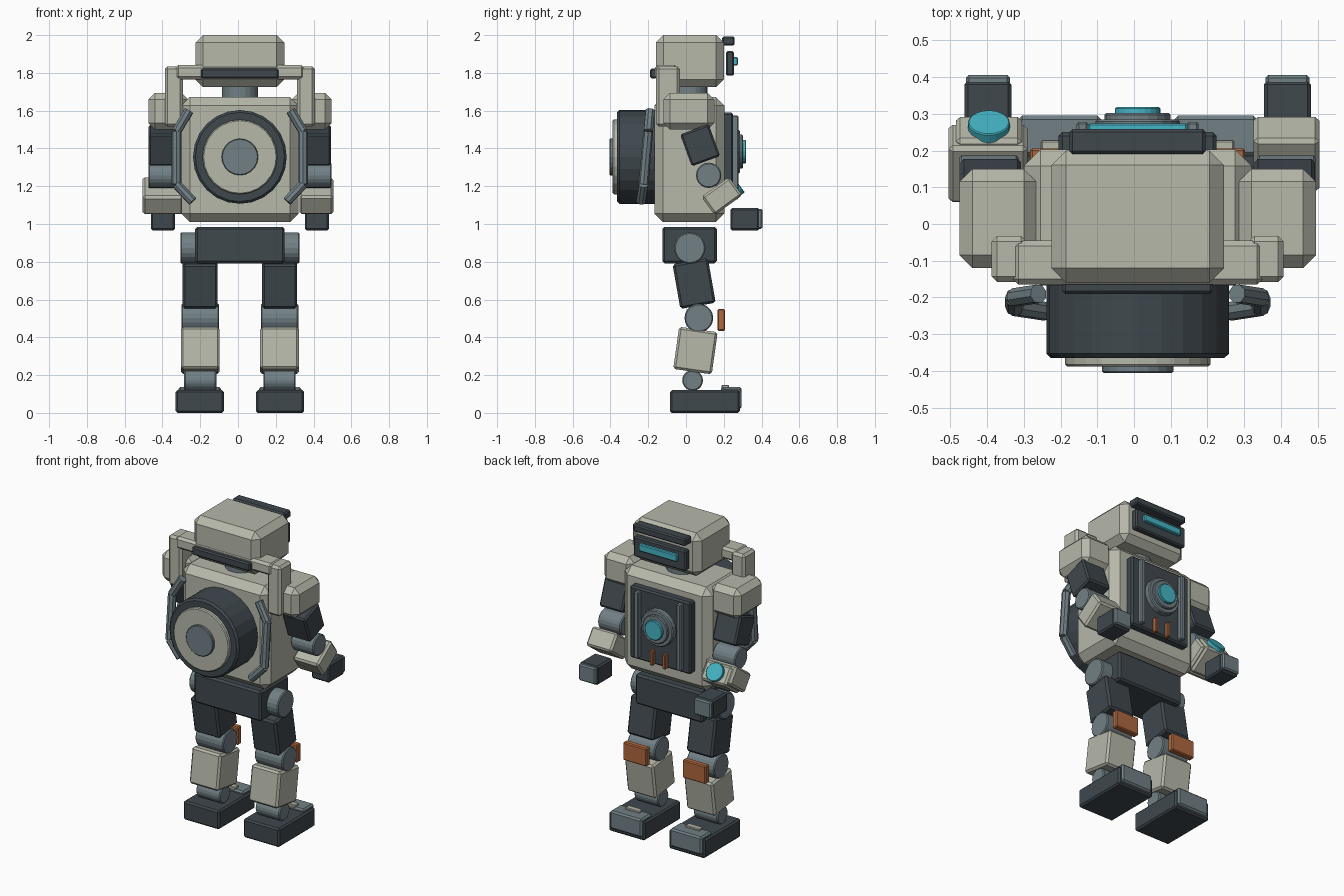
import bpy, bmesh, math
from mathutils import Vector, Matrix

if "Cube" in bpy.data.objects:
    bpy.data.objects.remove(bpy.data.objects["Cube"])

CX = 0.01  # symmetry axis


def material(name, rgb):
    m = bpy.data.materials.new(name)
    m.diffuse_color = (*rgb, 1)
    m.use_nodes = True
    m.node_tree.nodes["Principled BSDF"].inputs["Base Color"].default_value = m.diffuse_color
    return m


CREAM = material("warm_grey_armor", (0.47, 0.48, 0.40))
DARK = material("dark_slate", (0.050, 0.065, 0.076))
STEEL = material("blue_grey_metal", (0.165, 0.215, 0.235))
CYAN = material("cyan_glow", (0.06, 0.46, 0.56))
RUST = material("orange_accent", (0.43, 0.14, 0.05))


def finish(name, bm, mat, loc, rot, bevel):
    me = bpy.data.meshes.new(name)
    bm.to_mesh(me)
    bm.free()
    me.materials.append(mat)
    ob = bpy.data.objects.new(name, me)
    ob.location = (loc[0] + CX, loc[1], loc[2])
    ob.rotation_euler = rot
    bpy.context.scene.collection.objects.link(ob)
    if bevel:
        b = ob.modifiers.new("chamfer", 'BEVEL')
        b.width, b.segments, b.limit_method = bevel, 1, 'ANGLE'
        b.angle_limit = math.radians(40)
    return ob


def box(name, mat, center, size, bevel=0.01, tilt=0):
    """Chamfered box; positive tilt swings its lower end forward (+y)."""
    bm = bmesh.new()
    bmesh.ops.create_cube(bm, size=1)
    bmesh.ops.scale(bm, vec=size, verts=bm.verts)
    return finish(name, bm, mat, center, (math.radians(tilt), 0, 0), bevel)


def span(name, mat, x, y, z, bevel=0.01):
    """Chamfered box from its x, y and z ranges."""
    return box(name, mat, [(a + b) / 2 for a, b in (x, y, z)],
               [b - a for a, b in (x, y, z)], bevel)


def rod(name, mat, a, b, r, sides=20, bevel=0.0):
    """Cylinder between two points."""
    a, b = Vector(a), Vector(b)
    bm = bmesh.new()
    bmesh.ops.create_cone(bm, cap_ends=True, segments=sides, radius1=r,
                          radius2=r, depth=(b - a).length)
    q = Vector((0, 0, 1)).rotation_difference(b - a)
    bmesh.ops.rotate(bm, matrix=q.to_matrix(), verts=bm.verts)
    return finish(name, bm, mat, (a + b) / 2, (0, 0, 0), bevel)


def joint(name, x, y, z, r, width):
    """Hinge cylinder lying along x."""
    return rod(name, STEEL, (x - width / 2, y, z), (x + width / 2, y, z), r, 20, 0.006)


# Head and visor
span("head", CREAM, (-.235, .235), (-.16, .20), (1.725, 2.0), .04)
span("visor", DARK, (-.185, .185), (.212, .255), (1.785, 1.915), .008)
span("visor_slit", CYAN, (-.135, .135), (.25, .274), (1.84, 1.885), .005)
span("brow", DARK, (-.185, .185), (.19, .258), (1.945, 1.992), .008)
rod("neck", STEEL, (0, .02, 1.64), (0, .02, 1.74), .095)

# Torso and chest panel
span("torso", CREAM, (-.31, .31), (-.168, .203), (1.01, 1.672), .045)
span("chest_panel", DARK, (-.215, .215), (.19, .25), (1.13, 1.59))
for s in (-1, 1):
    span("chest_rail", STEEL, (s * .15 - .016, s * .15 + .016), (.24, .278), (1.15, 1.575), .006)
    span("chest_light_bar", RUST, (s * .045 - .011, s * .045 + .011), (.24, .275), (1.13, 1.225), .004)
rod("core_ring", STEEL, (0, .24, 1.383), (0, .285, 1.383), .115, 20, .006)
rod("core_collar", STEEL, (0, .28, 1.383), (0, .302, 1.383), .09, 20, .005)
rod("core_lens", CYAN, (0, .29, 1.383), (0, .318, 1.383), .062, 20, .004)

# Drum backpack
rod("pack_drum", DARK, (0, -.15, 1.355), (0, -.365, 1.355), .248, 24, .012)
rod("pack_plate", CREAM, (0, -.35, 1.355), (0, -.388, 1.355), .198, 24, .006)
rod("pack_hub", STEEL, (0, -.38, 1.355), (0, -.405, 1.355), .097, 20, .004)

# Collar yoke behind the head
span("yoke_bar", CREAM, (-.34, .34), (-.165, -.045), (1.765, 1.842), .015)
span("yoke_grip", DARK, (-.205, .205), (-.19, -.155), (1.77, 1.822), .008)

for s in (-1, 1):
    side = "left" if s < 0 else "right"

    def n(part):
        return side + "_" + part

    # Yoke post and drum guard rail
    box(n("yoke_post"), CREAM, (s * .35, -.095, 1.675), (.095, .125, .32), .015)
    path = [(.27, -.19, 1.60), (.335, -.2, 1.49), (.335, -.225, 1.21), (.25, -.238, 1.12)]
    pts = [(s * x, y, z) for x, y, z in path]
    for a, b in zip(pts, pts[1:]):
        rod(n("guard_rail"), STEEL, a, b, .026, 8)

    # Arm
    box(n("shoulder"), CREAM, (s * .38, .015, 1.597), (.21, .27, .195), .035)
    box(n("upper_arm"), DARK, (s * .4, .075, 1.417), (.165, .16, .18), .01, 20)
    joint(n("elbow"), s * .405, .12, 1.258, .067, .16)
    box(n("forearm"), CREAM, (s * .405, .19, 1.148), (.18, .18, .12), .012, 36)
    box(n("hand"), DARK, (s * .4075, .312, 1.025), (.128, .155, .12), .01)
    box(n("fingers"), STEEL, (s * .4075, .39, 1.027), (.12, .032, .105), .008)

    # Leg
    joint(n("hip"), s * .235, .02, .873, .083, .16)
    box(n("thigh"), DARK, (s * .21, .043, .685), (.185, .19, .24), .012, 10)
    joint(n("knee"), s * .21, .068, .502, .076, .198)
    box(n("knee_pad"), RUST, (s * .21, .186, .492), (.165, .04, .115), .006)
    box(n("shin"), CREAM, (s * .21, .05, .33), (.205, .206, .225), .012, -8)
    joint(n("ankle"), s * .21, .035, .172, .055, .17)
    box(n("foot"), DARK, (s * .2125, .1, .06), (.255, .37, .12), .01)
    box(n("toe_cap"), STEEL, (s * .2125, .24, .079), (.225, .11, .115), .01)
    box(n("toe_tread"), CREAM, (s * .2125, .208, .138), (.1, .038, .02), .004)

# Wrist device on one forearm
box("wrist_cuff", CREAM, (-.4075, .165, 1.15), (.215, .19, .12), .012, 36)
t = math.radians(36)
out = Vector((0, math.cos(t), math.sin(t)))
base = Vector((-.405, .19, 1.15))
rod("wrist_display", CYAN, base + out * .06, base + out * .108, .057, 20, .003)

# Pelvis
span("pelvis", DARK, (-.237, .237), (-.125, .163), (.792, .985), .012)
